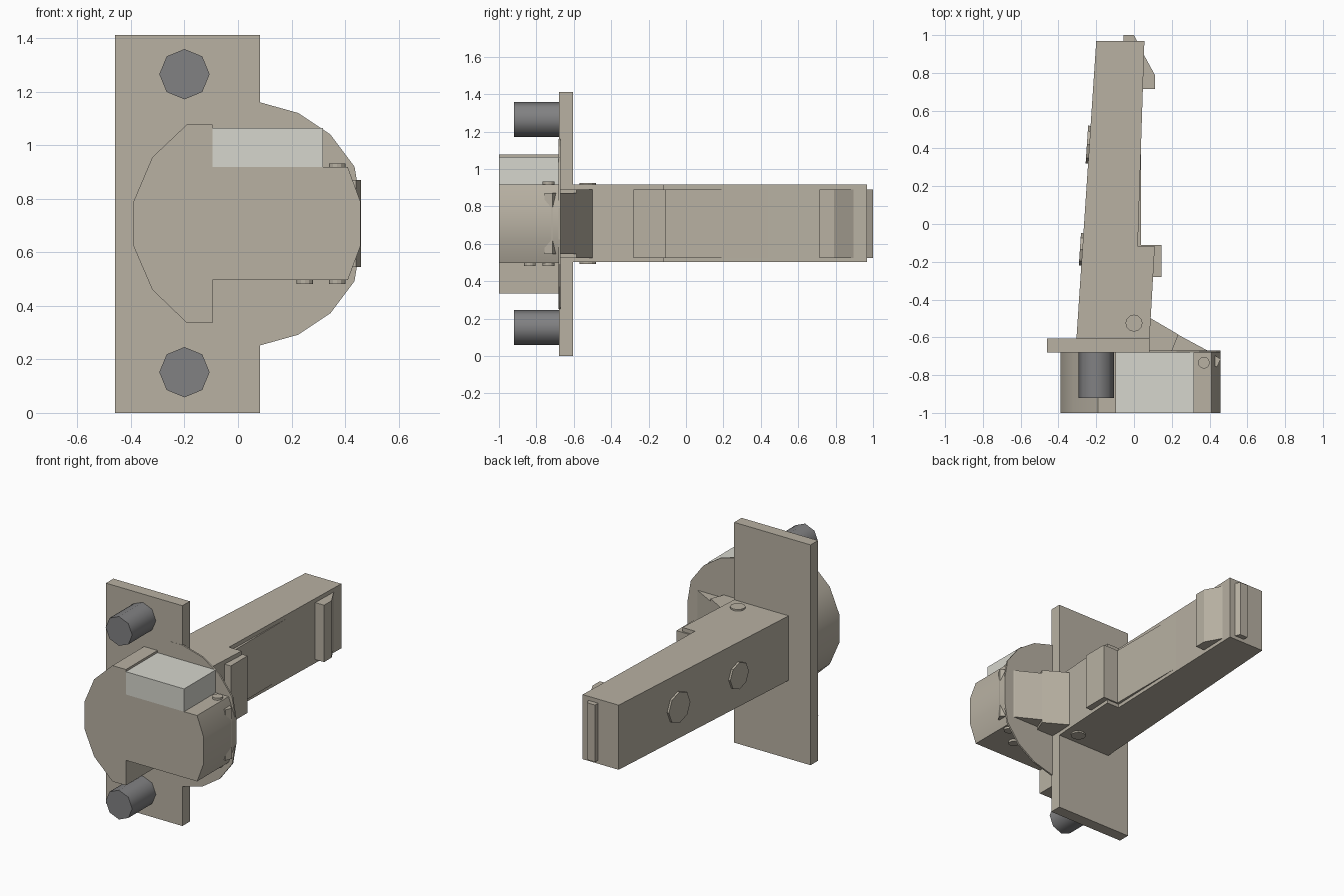
import bpy, bmesh, math
from mathutils import Vector, Matrix

if "Cube" in bpy.data.objects:
    bpy.data.objects.remove(bpy.data.objects["Cube"])

MID = 0.706  # height of the symmetry plane


def material(name, rgb):
    m = bpy.data.materials.new(name)
    m.diffuse_color = (*rgb, 1)
    m.use_nodes = True
    m.node_tree.nodes["Principled BSDF"].inputs["Base Color"].default_value = m.diffuse_color
    return m


TAN = material("warm_metal", (0.48, 0.44, 0.365))
LIGHT = material("light_plastic", (0.67, 0.67, 0.61))
DARK = material("dark_plastic", (0.22, 0.22, 0.225))


def finish(name, bm, mat, smooth):
    bmesh.ops.recalc_face_normals(bm, faces=bm.faces[:])
    mesh = bpy.data.meshes.new(name)
    bm.to_mesh(mesh)
    bm.free()
    mesh.materials.append(mat)
    ob = bpy.data.objects.new(name, mesh)
    bpy.context.collection.objects.link(ob)
    if smooth:
        bpy.context.view_layer.objects.active = ob
        bpy.ops.object.select_all(action='DESELECT')
        ob.select_set(True)
        bpy.ops.object.shade_smooth_by_angle(angle=math.radians(smooth))
    return ob


def prism(name, pts, axis, a, b, mat=TAN, smooth=0):
    """Extrude an outline along y (points are x,z) or z (points are x,y)."""
    bm = bmesh.new()
    put = (lambda p: (p[0], a, p[1])) if axis == 'y' else (lambda p: (p[0], p[1], a))
    face = bm.faces.new([bm.verts.new(put(p)) for p in pts])
    ext = bmesh.ops.extrude_face_region(bm, geom=[face], use_keep_orig=True)
    verts = [g for g in ext['geom'] if isinstance(g, bmesh.types.BMVert)]
    shift = (0, b - a, 0) if axis == 'y' else (0, 0, b - a)
    bmesh.ops.translate(bm, vec=shift, verts=verts)
    return finish(name, bm, mat, smooth)


def rod(name, start, end, r, sides, mat=TAN, smooth=0):
    start, end = Vector(start), Vector(end)
    d = end - start
    mat4 = Matrix.Translation((start + end) / 2) @ d.to_track_quat('Z', 'Y').to_matrix().to_4x4()
    bm = bmesh.new()
    bmesh.ops.create_cone(bm, cap_ends=True, segments=sides, radius1=r, radius2=r,
                          depth=d.length, matrix=mat4)
    return finish(name, bm, mat, smooth)


def rect(x0, x1, z0, z1):
    return [(x0, z0), (x1, z0), (x1, z1), (x0, z1)]


def mirrored(half):
    """Complete an x,z outline below the symmetry plane."""
    return half + [(x, 2 * MID - z) for x, z in reversed(half)]


# Mounting plate and thin round cup flange
prism("mounting_plate", rect(-0.46, 0.082, 0, 1.412), 'y', -0.68, -0.605)
prism("cup_flange", mirrored([(0.0, 1.16), (0.082, 1.16), (0.225, 1.12), (0.345, 1.04),
                              (0.435, 0.92), (0.457, 0.79)]), 'y', -0.681, -0.67)

# Cup with its low right-hand neck, and the damper block set on it
prism("hinge_cup", [(-0.39, 0.79), (-0.32, 0.955), (-0.19, 1.078), (-0.095, 1.078),
                    (-0.095, 0.918), (0.41, 0.918), (0.457, 0.79),
                    (0.457, 0.622), (0.41, 0.496), (-0.095, 0.496), (-0.095, 0.335),
                    (-0.19, 0.335), (-0.32, 0.46), (-0.39, 0.622)],
      'y', -1.0, -0.675, TAN, 40)
prism("damper_block", rect(-0.095, 0.318, 0.918, 1.064), 'y', -1.0, -0.68, LIGHT)

# Dowels pressed into the door
for i, z in enumerate((0.152, 1.265)):
    rod(f"dowel_{i + 1}", (-0.2, -0.675, z), (-0.2, -0.92, z), 0.094, 8, DARK, 50)

# Tapered arm
prism("arm", [(-0.305, -0.61), (-0.2, 0.968), (0.055, 0.968), (0.02, -0.12),
              (0.11, -0.12), (0.082, -0.61)], 'z', 0.502, 0.916)

# Inner slide with stop block, hook and tip
prism("inner_slide", [(-0.055, 0.9), (-0.055, 1.0), (0.0, 1.0), (0.05, 0.9), (0.11, 0.79),
                      (0.11, 0.715), (0.038, 0.715), (0.038, -0.11), (0.145, -0.11),
                      (0.145, -0.28), (-0.055, -0.28)], 'z', 0.525, 0.89)

# Links joining the arm to the cup
prism("inner_link", [(0.05, -0.477), (0.235, -0.585), (0.2, -0.672), (0.05, -0.672)],
      'z', 0.525, 0.89)
prism("outer_link", [(0.2, -0.575), (0.235, -0.587), (0.38, -0.665), (0.435, -0.7),
                     (0.4585, -0.715), (0.44, -0.757), (0.2, -0.69)], 'z', 0.545, 0.87)

# Pivot pins, showing above and below
for name, x, y, r, z0, z1 in (("arm_pin", 0.0, -0.525, 0.045, 0.492, 0.926),
                              ("cup_pin_front", 0.25, -0.835, 0.031, 0.482, 0.93),
                              ("cup_pin_back", 0.37, -0.735, 0.031, 0.482, 0.932)):
    rod(name, (x, y, z0), (x, y, z1), r, 12)

# Adjustment screw heads on the sloping outer face
for name, y, r in (("screw_head_rear", 0.42, 0.1), ("screw_head_front", -0.135, 0.086)):
    x = -0.305 + (y + 0.61) * 0.105 / 1.578
    n = Vector((-1, 0.0665, 0)).normalized()
    c = Vector((x, y, MID))
    rod(name, c - n * 0.02, c + n * 0.013, r, 8)
